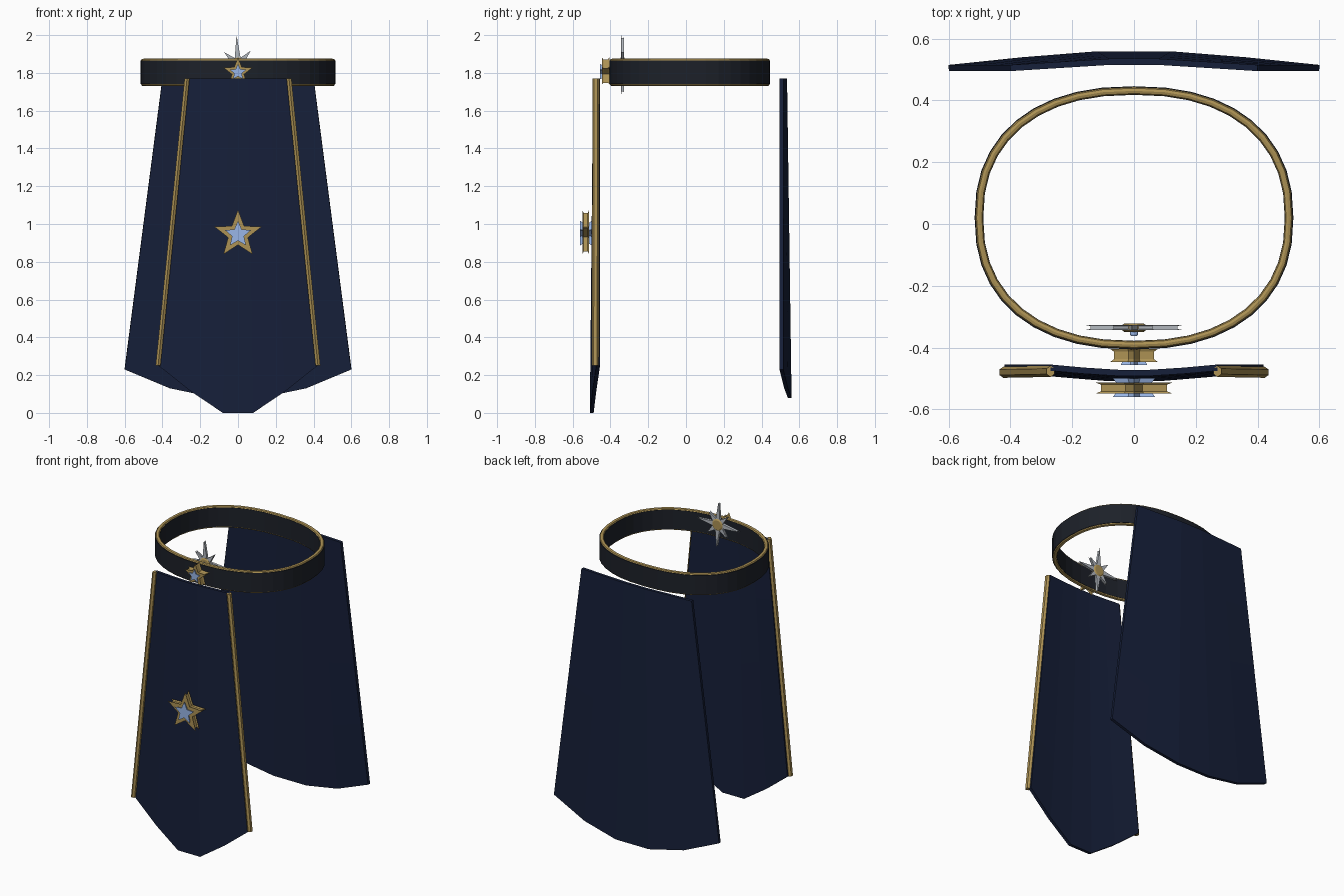
import bpy, bmesh
from math import sin, cos, pi, copysign
from mathutils import Vector

if "Cube" in bpy.data.objects:
    bpy.data.objects.remove(bpy.data.objects["Cube"])


def material(name, rgb):
    m = bpy.data.materials.new(name)
    m.diffuse_color = (*rgb, 1)
    m.use_nodes = True
    m.node_tree.nodes["Principled BSDF"].inputs["Base Color"].default_value = m.diffuse_color
    return m


NAVY = material("navy_cloth", (0.008, 0.014, 0.042))
DARK = material("dark_leather", (0.012, 0.015, 0.022))
GOLD = material("gold", (0.42, 0.29, 0.09))
BLUE = material("pale_blue", (0.32, 0.47, 0.80))
SILVER = material("silver", (0.45, 0.48, 0.52))


def make(name, verts, faces, mat):
    me = bpy.data.meshes.new(name)
    me.from_pydata(verts, [], faces)
    bm = bmesh.new()
    bm.from_mesh(me)
    bmesh.ops.recalc_face_normals(bm, faces=bm.faces)
    bm.to_mesh(me)
    bm.free()
    me.materials.append(mat)
    ob = bpy.data.objects.new(name, me)
    bpy.context.collection.objects.link(ob)
    return ob


def loft(name, rings, mat, closed=False):
    """Skin a list of equal-length rings, capped unless closed."""
    n, k = len(rings[0]), len(rings)
    verts = [v for r in rings for v in r]
    faces = [(i * n + j, i * n + (j + 1) % n,
              (i + 1) % k * n + (j + 1) % n, (i + 1) % k * n + j)
             for i in range(k if closed else k - 1) for j in range(n)]
    if not closed:
        faces += [tuple(range(n)), tuple(range((k - 1) * n, k * n))]
    return make(name, verts, faces, mat)


def oval_sweep(name, section, mat, segs=40):
    """Sweep (offset, z) section round the waist oval."""
    rings = []
    for i in range(segs):
        c, s = cos(2 * pi * i / segs), sin(2 * pi * i / segs)
        ux = copysign(abs(c) ** 0.87, c)
        uy = copysign(abs(s) ** 0.87, s)
        rings.append([((0.50 + o) * ux, 0.02 + (0.41 + o) * uy, z)
                      for o, z in section])
    return loft(name, rings, mat, closed=True)


def star(name, z, radii, inner, y0, y1, mat, waist=0.86, tilt=0):
    """Star facing -y; radii lists the point lengths in turn, the edge is grooved."""
    n = len(radii)
    pts = []
    for i, r in enumerate(radii):
        a, b = 2 * pi * i / n + tilt, 2 * pi * (i + 0.5) / n + tilt
        pts += [(r * sin(a), r * cos(a)), (inner * sin(b), inner * cos(b))]
    d = y1 - y0
    levels = [(y0, 1), (y0 + d * .2, waist), (y1 - d * .2, waist), (y1, 1)]
    return loft(name, [[(x * s, y, z + h * s) for x, h in pts]
                       for y, s in levels], mat)


def panel(name, half, mat):
    """half: columns from edge to middle as (top x, top y, bottom x, bottom y, bottom z)."""
    cols = [(-a, b, -c, d, e) for a, b, c, d, e in half] + half[::-1]
    verts, rows = [], 5
    for tx, ty, bx, by, bz in cols:
        for r in range(rows):
            t = r / (rows - 1)
            verts.append((tx + (bx - tx) * t, ty + (by - ty) * t,
                          1.77 + (bz - 1.77) * t))
    faces = [(i * rows + r, i * rows + r + 1, (i + 1) * rows + r + 1, (i + 1) * rows + r)
             for i in range(len(cols) - 1) for r in range(rows - 1)]
    ob = make(name, verts, faces, mat)
    m = ob.modifiers.new("thickness", "SOLIDIFY")
    m.thickness, m.offset = 0.02, 0
    return ob


# Belt band with gold piping along both rims
oval_sweep("belt_band", [(-0.012, 1.74), (0.016, 1.74), (0.016, 1.865), (-0.012, 1.865)], DARK)
for label, z in (("upper", 1.866), ("lower", 1.739)):
    oval_sweep(label + "_belt_trim",
               [(0.001 + 0.012 * cos(a * pi / 4), z + 0.009 * sin(a * pi / 4))
                for a in range(8)], GOLD)

# Hanging cloth panels
panel("front_panel", [(0.27, -0.465, 0.42, -0.465, 0.25),
                      (0.16, -0.475, 0.25, -0.485, 0.115),
                      (0.05, -0.482, 0.08, -0.499, 0.0)], NAVY)
panel("back_panel", [(0.40, 0.505, 0.60, 0.505, 0.23),
                     (0.24, 0.515, 0.36, 0.53, 0.13),
                     (0.08, 0.525, 0.12, 0.549, 0.08)], NAVY)

# Gold edging bars on the front panel
for label, s in (("left", -1), ("right", 1)):
    ends = (Vector((s * 0.27, -0.477, 1.77)), Vector((s * 0.423, -0.48, 0.25)))
    loft(label + "_panel_trim",
         [[p + Vector((0.015 * cos(a * pi / 3 + pi / 6), 0.018 * sin(a * pi / 3 + pi / 6), 0))
           for a in range(6)] for p in ends], GOLD)

# Star ornaments on panel and belt
star("panel_star", 0.945, [0.131] * 5, 0.055, -0.549, -0.513, GOLD)
star("panel_star_inlay", 0.945, [0.072] * 5, 0.033, -0.56, -0.50, BLUE)
star("belt_star", 1.803, [0.08] * 5, 0.034, -0.446, -0.405, GOLD)
star("belt_star_inlay", 1.803, [0.045] * 5, 0.021, -0.456, -0.40, BLUE)

# Silver eight-pointed burst inside the belt, with gold hub
star("silver_burst", 1.843, [0.157, 0.10] * 4, 0.04, -0.343, -0.327, SILVER, 0.9, -0.05)
for name, r, y0, y1, mat in (("burst_hub", 0.038, -0.350, -0.322, GOLD),
                             ("burst_bead", 0.013, -0.362, -0.345, BLUE)):
    loft(name, [[(r * k * cos(a * pi / 8), y, 1.843 + r * k * sin(a * pi / 8))
                 for a in range(16)]
                for y, k in ((y0, 0.8), (y0 + 0.005, 1), (y1 - 0.005, 1), (y1, 0.8))], mat)
